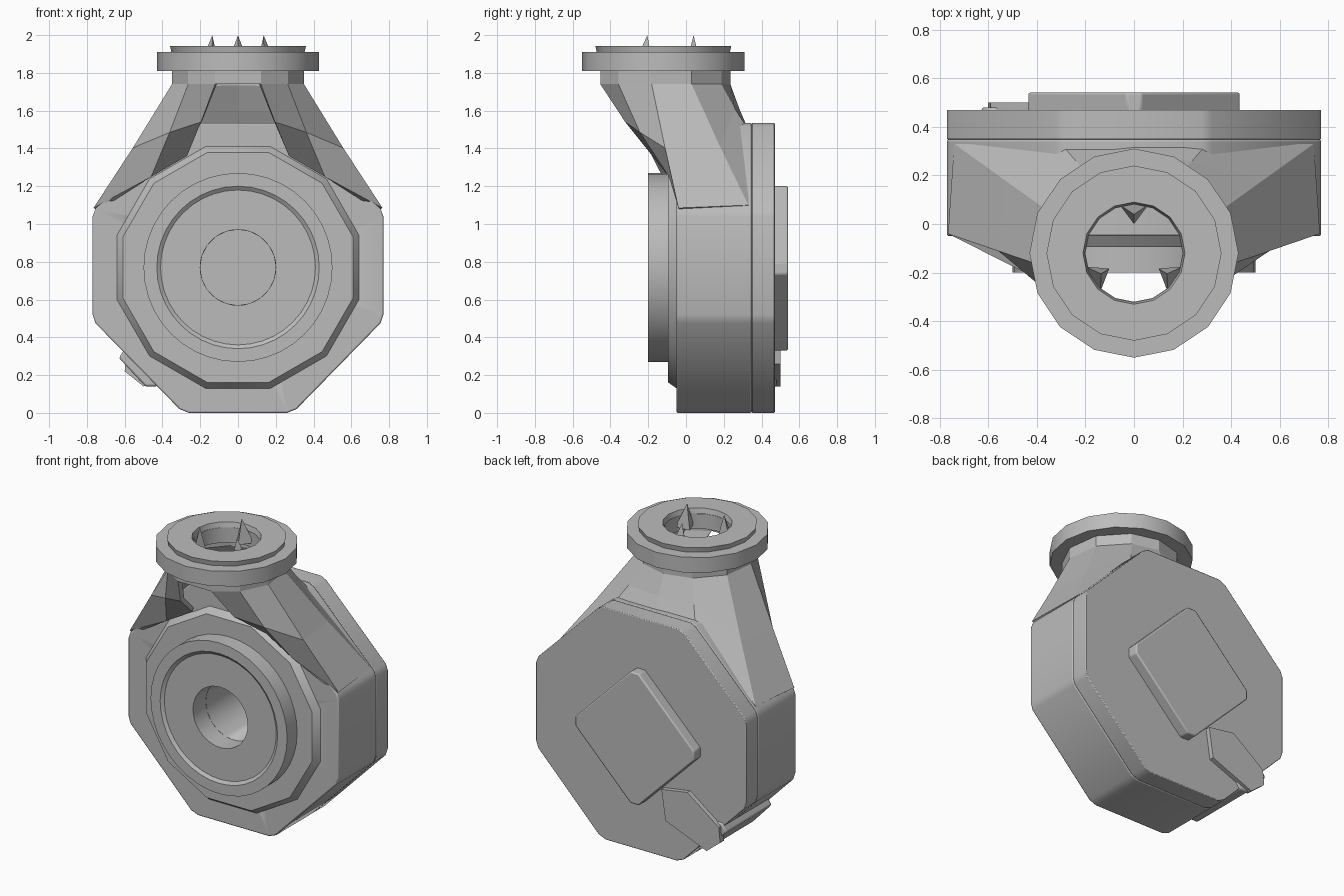
import bpy
import bmesh
from math import sin, cos, pi, radians
from mathutils import Vector

cube = bpy.data.objects.get("Cube")
if cube:
    bpy.data.objects.remove(cube, do_unlink=True)

grey = bpy.data.materials.new("cast_grey")
grey.use_nodes = True
grey.diffuse_color = (0.5, 0.5, 0.5, 1)
grey.node_tree.nodes["Principled BSDF"].inputs["Base Color"].default_value = (0.5, 0.5, 0.5, 1)


def make(name, verts, faces, bevel=0, smooth=True):
    """Mesh object from points and faces, with optional edge rounding."""
    mesh = bpy.data.meshes.new(name)
    mesh.from_pydata([tuple(v) for v in verts], [], faces)
    bm = bmesh.new()
    bm.from_mesh(mesh)
    bmesh.ops.recalc_face_normals(bm, faces=bm.faces)
    bm.to_mesh(mesh)
    bm.free()
    mesh.materials.append(grey)
    obj = bpy.data.objects.new(name, mesh)
    bpy.context.collection.objects.link(obj)
    if bevel:
        mod = obj.modifiers.new("edge_rounding", "BEVEL")
        mod.width = bevel
        mod.segments = 2
    bpy.ops.object.select_all(action="DESELECT")
    obj.select_set(True)
    bpy.context.view_layer.objects.active = obj
    if smooth:
        bpy.ops.object.shade_smooth_by_angle(angle=radians(30))
    return obj


def prism(name, outline, y0, y1, bevel=0):
    """Extrude an (x, z) outline along y."""
    n = len(outline)
    verts = [(x, y, z) for y in (y0, y1) for x, z in outline]
    faces = [tuple(range(n)), tuple(range(n, 2 * n))]
    faces += [(i, (i + 1) % n, n + (i + 1) % n, n + i) for i in range(n)]
    return make(name, verts, faces, bevel)


def ring(name, profile, centre, axis, sides, turn=0):
    """Turn a closed (radius, position) profile round the y or z axis."""
    verts, faces, m = [], [], len(profile)
    for i in range(sides):
        a = 2 * pi * i / sides + turn
        for r, h in profile:
            p = (r * cos(a), h, r * sin(a)) if axis == "y" else (r * cos(a), r * sin(a), h)
            verts.append(Vector(p) + Vector(centre))
    for i in range(sides):
        j = (i + 1) % sides
        for k in range(m):
            l = (k + 1) % m
            faces.append((i * m + k, j * m + k, j * m + l, i * m + l))
    return make(name, verts, faces)


# Octagonal housing and its back cover, with clipped corners
right_half = [(0.26, 0), (0.31, 0.02), (0.755, 0.475), (0.77, 0.52),
              (0.77, 1.04), (0.755, 1.08), (0.32, 1.515), (0.28, 1.535)]
octagon = right_half + [(-x, z) for x, z in reversed(right_half)]
housing = prism("housing", octagon, -0.05, 0.348, 0.008)
prism("back_cover", octagon, 0.348, 0.47, 0.005)

# Bore cut into the front of the housing
MID = 0.77
bore_outline = [(0.2 * cos(2 * pi * i / 20), MID + 0.2 * sin(2 * pi * i / 20)) for i in range(20)]
cutter = prism("bore_cutter", bore_outline, -0.3, 0.3)
cutter.hide_render = True
cut = housing.modifiers.new("bore", "BOOLEAN")
cut.operation = "DIFFERENCE"
cut.object = cutter
cut.solver = "EXACT"
bpy.ops.object.select_all(action="DESELECT")
housing.select_set(True)
bpy.context.view_layer.objects.active = housing
for mod in list(housing.modifiers):
    bpy.ops.object.modifier_apply(modifier=mod.name)
bpy.data.objects.remove(cutter, do_unlink=True)

# Front boss and round mounting ring
ring("front_boss", [(0.67, -0.04), (0.63, -0.095), (0.3, -0.095), (0.3, -0.04)],
     (0, 0, MID), "y", 12, radians(15))
ring("front_ring", [(0.5, -0.05), (0.5, -0.2), (0.43, -0.2), (0.41, -0.185),
                    (0.2, -0.185), (0.2, -0.05)], (0, 0, MID), "y", 40)

# Diamond pad on the back, with clipped corners
R, C = 0.435, 0.03
pad = [(C, R), (R, C), (R, -C), (C, -R), (-C, -R), (-R, -C), (-R, C), (-C, R)]
prism("back_pad", [(x, MID - 0.005 + z) for x, z in pad], 0.46, 0.54, 0.008)

# Drain lug on the lower right slope, and its tongue on the back
prism("drain_lug", [(-0.63, 0.29), (-0.6, 0.34), (-0.4, 0.35), (-0.35, 0.25),
                    (-0.43, 0.14), (-0.49, 0.14)], 0.0, 0.48, 0.01)
prism("drain_tongue", [(-0.17, 0.46), (-0.36, 0.49), (-0.59, 0.32), (-0.6, 0.22),
                       (-0.5, 0.14), (-0.2, 0.26)], 0.46, 0.5)

# Flaring neck: a round collar that spreads to the shoulders, open at the front.
# Each spoke has its angle at the collar, foot position and forward bulge.
NECK_Y, COLLAR = -0.12, 0.355
foot = [(90, 0, 0.33, 1.5, 0), (60, 0.3, 0.33, 1.5, 0), (25, 0.74, 0.33, 1.1, 0),
        (-10, 0.765, -0.04, 1.085, 0), (-42, 0.46, -0.09, 1.25, 0.02),
        (-70, 0.27, -0.09, 1.36, 0.05)]
spokes = [(180 - a, -x, y, z, b) for a, x, y, z, b in reversed(foot[1:])] + foot
verts, faces, n = [], [], len(spokes)
for a, x, y, z, bulge in spokes:
    a = radians(a)
    rim = Vector((COLLAR * cos(a), NECK_Y + COLLAR * sin(a), 1.82))
    low = Vector((rim.x, rim.y, 1.74))
    end = Vector((x, y, z))
    verts += [rim, low, low.lerp(end, 0.5) + Vector((0, -bulge, -0.01)), end]
for i in range(n - 1):
    for k in range(3):
        faces.append((4 * i + k, 4 * i + 4 + k, 4 * i + 5 + k, 4 * i + 1 + k))
last = 4 * (n - 1)
faces.append((last, 0, 1, last + 1))
neck = make("neck", verts, faces, smooth=False)
wall = neck.modifiers.new("wall", "SOLIDIFY")
wall.thickness = 0.03
wall.offset = -1

# Top flange with a raised lip
ring("top_flange", [(0.43, 1.81), (0.43, 1.91), (0.2, 1.91), (0.2, 1.81)],
     (0, NECK_Y, 0), "z", 16)
ring("flange_lip", [(0.35, 1.9), (0.36, 1.943), (0.21, 1.943), (0.2, 1.9)],
     (0, NECK_Y, 0), "z", 16)

# Three pointed tabs standing in the flange opening
for i, angle in enumerate((90, 212, 328)):
    a = radians(angle)
    out, side = Vector((cos(a), sin(a), 0)), Vector((-sin(a), cos(a), 0))
    base = Vector((0, NECK_Y, 1.84)) + out * 0.2
    tip = Vector((0, NECK_Y, 2.0)) + out * 0.16
    points = [base + side * 0.06, base - side * 0.06, base - out * 0.08, tip]
    make("flange_tab_%d" % (i + 1), points,
         [(0, 1, 2), (0, 1, 3), (1, 2, 3), (2, 0, 3)], smooth=False)
